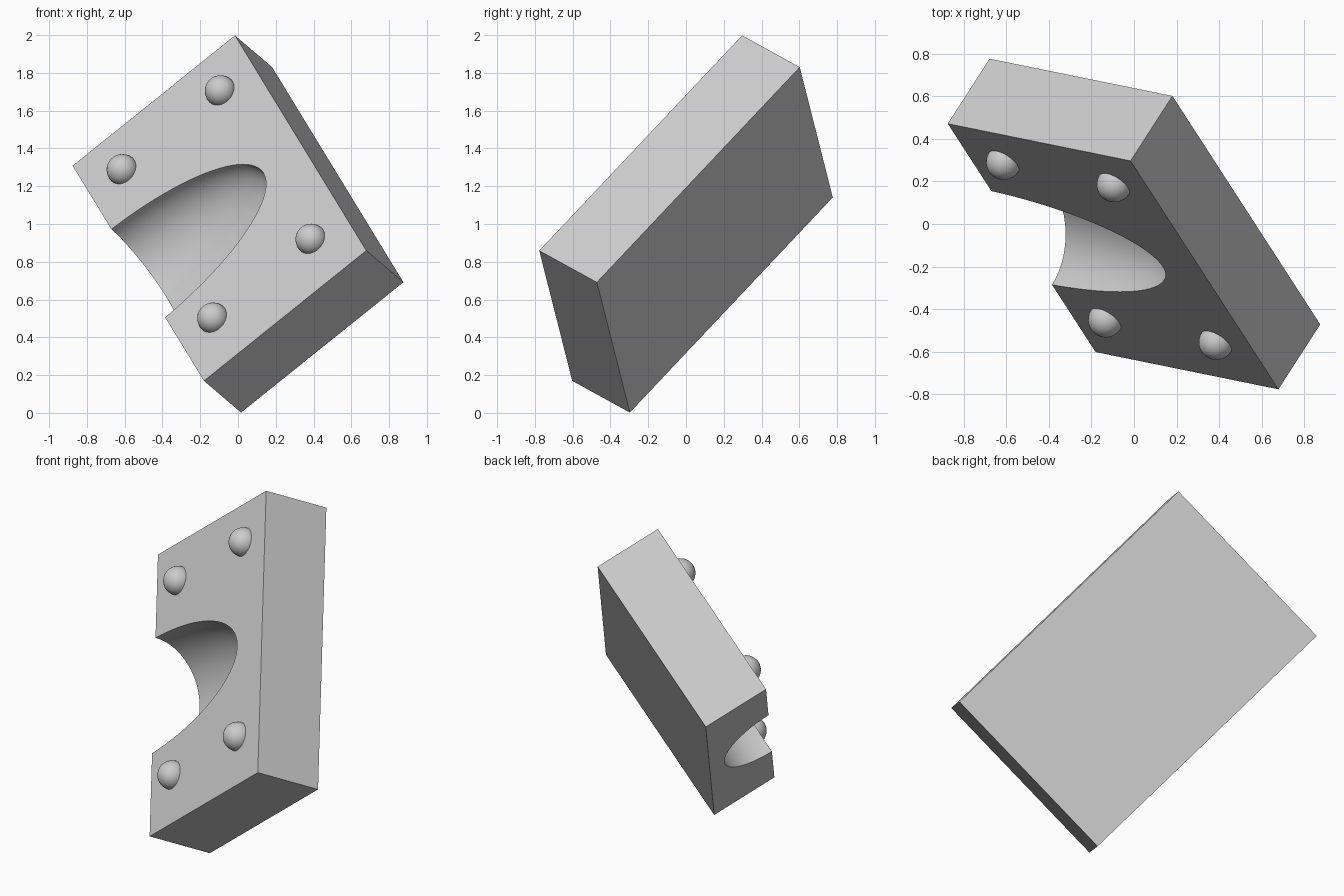
import bpy
import math
from mathutils import Matrix, Vector

cube = bpy.data.objects.get("Cube")
if cube:
    bpy.data.objects.remove(cube, do_unlink=True)

grey = bpy.data.materials.new("plain grey")
grey.use_nodes = True
colour = (0.6, 0.6, 0.6, 1)
grey.diffuse_color = colour
grey.node_tree.nodes["Principled BSDF"].inputs["Base Color"].default_value = colour

# Tilted frame: across the block, along it, and into it from the pegged face
across = Vector((0.86, -0.175, 0.69)).normalized()
along = Vector((0.70, -1.075, -1.135))
along = (along - along.dot(across) * across).normalized()
inward = across.cross(along)
tilt = Matrix((across, along, inward)).transposed().to_4x4()
tilt = Matrix.Translation((0, 0, 1)) @ tilt
width, length, depth = 1.116, 1.713, 0.40


def place(name, position, scale):
    """Name the active object, bake its scale and set it in the tilted frame."""
    obj = bpy.context.object
    obj.name = name
    obj.data.transform(Matrix.Diagonal((*scale, 1)))
    obj.matrix_world = tilt @ Matrix.Translation(position)
    obj.data.materials.append(grey)
    return obj


def smooth(obj):
    bpy.ops.object.select_all(action='DESELECT')
    obj.select_set(True)
    bpy.context.view_layer.objects.active = obj
    bpy.ops.object.shade_smooth_by_angle(angle=math.radians(30))


# Mould block
bpy.ops.mesh.primitive_cube_add(size=1)
block = place("mould_block", (0, 0, 0), (width, length, depth))

# Rounded cavity, open at one long side
bpy.ops.mesh.primitive_uv_sphere_add(segments=96, ring_count=48, radius=1)
cutter = place("cavity_cutter", (-width / 2 - 0.07, 0, -depth / 2),
               (0.93, 0.352, 0.305))
cutter.hide_render = True
cut = block.modifiers.new("cavity", 'BOOLEAN')
cut.operation = 'DIFFERENCE'
cut.solver = 'EXACT'
cut.object = cutter
bpy.context.view_layer.update()
bpy.context.view_layer.objects.active = block
bpy.ops.object.modifier_apply(modifier=cut.name)
bpy.data.objects.remove(cutter, do_unlink=True)
smooth(block)

# Round locating pegs
for side, x in (("inner", -0.34), ("outer", 0.335)):
    for end, y in (("upper", -0.622), ("lower", 0.56)):
        bpy.ops.mesh.primitive_uv_sphere_add(segments=32, ring_count=16, radius=0.083)
        smooth(place(f"{end}_{side}_peg", (x, y, -depth / 2), (1, 1, 1)))
